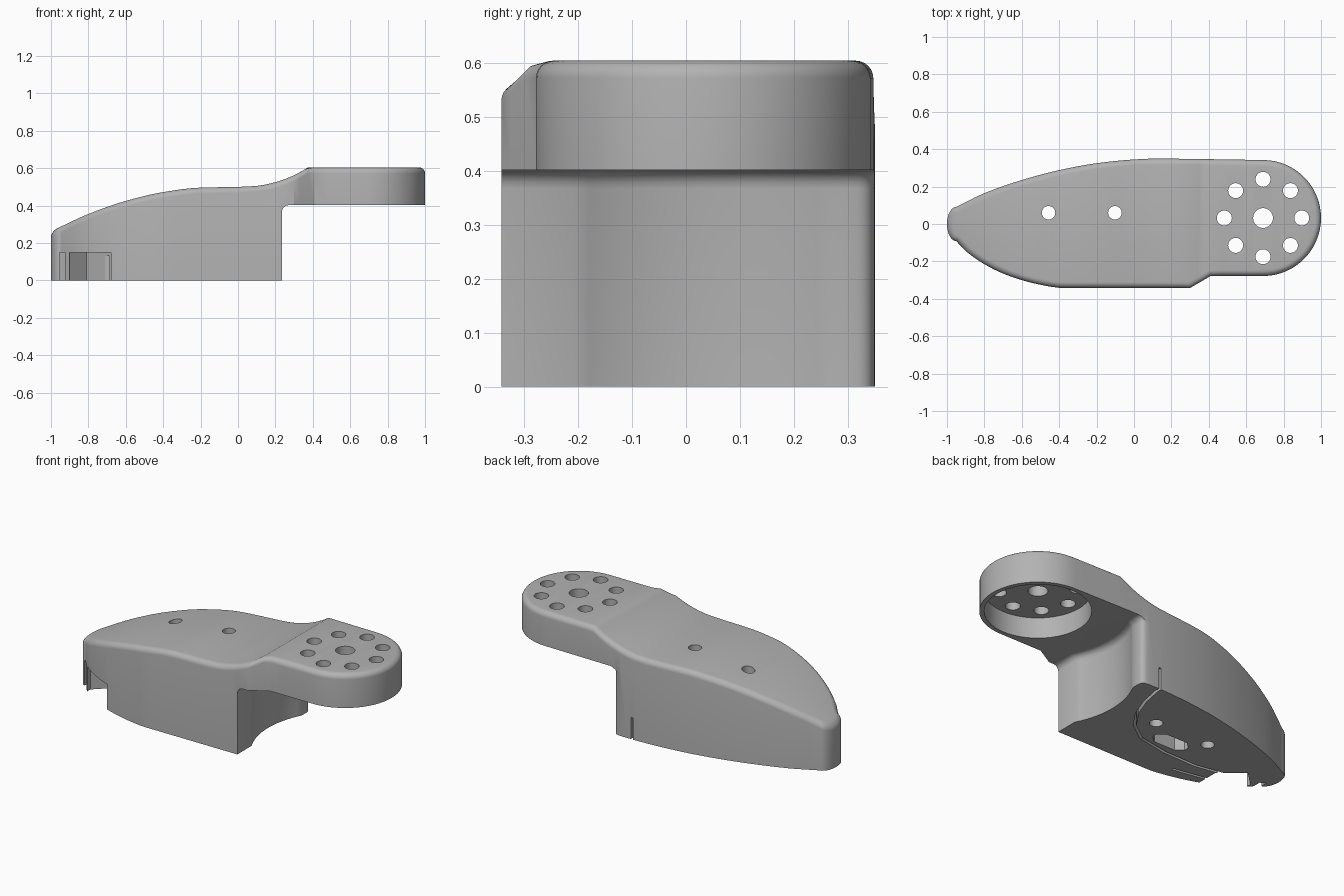
import bpy, bmesh, math
from mathutils import Vector

if "Cube" in bpy.data.objects:
    bpy.data.objects.remove(bpy.data.objects["Cube"])

grey = bpy.data.materials.new("grey_plastic")
grey.diffuse_color = (0.45, 0.45, 0.45, 1)
grey.use_nodes = True
grey.node_tree.nodes["Principled BSDF"].inputs["Base Color"].default_value = grey.diffuse_color


def curve(pts):
    """Smooth interpolation through points, without overshoot."""
    h = [b[0] - a[0] for a, b in zip(pts, pts[1:])]
    d = [(b[1] - a[1]) / k for a, b, k in zip(pts, pts[1:], h)]
    m = [d[0]] + [2 * a * b / (a + b) if a * b > 0 else 0 for a, b in zip(d, d[1:])] + [d[-1]]

    def f(x):
        x = min(max(x, pts[0][0]), pts[-1][0])
        i = max(j for j in range(len(h)) if x >= pts[j][0])
        t = (x - pts[i][0]) / h[i]
        return ((2*t**3 - 3*t*t + 1) * pts[i][1] + (t**3 - 2*t*t + t) * h[i] * m[i]
                + (3*t*t - 2*t**3) * pts[i+1][1] + (t**3 - t*t) * h[i] * m[i+1])
    return f


def new_object(name, bm):
    bmesh.ops.recalc_face_normals(bm, faces=bm.faces)
    me = bpy.data.meshes.new(name)
    bm.to_mesh(me)
    bm.free()
    ob = bpy.data.objects.new(name, me)
    bpy.context.collection.objects.link(ob)
    me.materials.append(grey)
    return ob


def prism(name, pts, z0, z1, round_top=0):
    """Extruded plan polygon, optionally with a rounded upper rim."""
    bm = bmesh.new()
    base = bm.faces.new([bm.verts.new((x, y, z0)) for x, y in pts])
    ext = bmesh.ops.extrude_face_region(bm, geom=[base])
    top = [v for v in ext["geom"] if isinstance(v, bmesh.types.BMVert)]
    bmesh.ops.translate(bm, verts=top, vec=(0, 0, z1 - z0))
    if round_top:
        edges = [e for e in bm.edges if all(v.co.z > z1 - 1e-5 for v in e.verts)]
        bmesh.ops.bevel(bm, geom=edges, offset=round_top, segments=5,
                        affect='EDGES', profile=0.5)
    return new_object(name, bm)


def circle(cx, cy, r, n=32):
    return [(cx + r * math.cos(2 * math.pi * i / n), cy + r * math.sin(2 * math.pi * i / n))
            for i in range(n)]


# Plan outline and top profile
CX, CY, R = 0.69, 0.032, 0.31
back_curve = curve([(-.95, .092), (-.8, .165), (-.6, .235), (-.4, .288), (-.2, .325),
                    (0, .345), (.12, .35), (.3, .348), (.69, CY + R)])
front_curve = curve([(-.95, -.092), (-.9, -.145), (-.8, -.215), (-.7, -.265), (-.6, -.30),
                     (-.5, -.325), (-.38, -.342), (.3, -.342)])
top_curve = curve([(-1, .262), (-.8, .355), (-.6, .425), (-.4, .472), (-.2, .496), (0, .5),
                   (.1, .505), (.2, .525), (.3, .562), (.375, .604)])


def disc_half(x):
    return math.sqrt(max(R * R - (x - CX) ** 2, 0))


def tip_half(x):
    return .092 * math.sqrt(max(1 - ((x + .95) / .05) ** 2, 0)) if x > -1 else 0


def back(x):
    return tip_half(x) if x < -.95 else CY + disc_half(x) if x > CX else back_curve(x)


def front(x):
    if x < -.95:
        return -tip_half(x)
    if x > CX:
        return CY - disc_half(x)
    if x > .3:
        return -.342 + .064 * min((x - .3) / .11, 1)
    return front_curve(x)


# Main arm: a vertical wall with a rounded rim, capped by strips
xs = [-.95 - .05 * math.cos(math.radians(a)) for a in range(0, 90, 15)]
xs += [-.95 + .05 * i for i in range(25)]
xs += [.3, .33, .355, .375, .41, .48, .55, .62]
xs += [CX + R * math.sin(math.radians(a)) for a in range(0, 91, 6)]
n = len(xs)
loop = [Vector((x, front(x))) for x in xs] + [Vector((x, back(x))) for x in reversed(xs[1:-1])]
count = len(loop)
normals = []
for i in range(count):
    a = (loop[i] - loop[i - 1]).normalized()
    b = (loop[(i + 1) % count] - loop[i]).normalized()
    t = (a + b).normalized()
    normals.append(Vector((-t.y, t.x)))
bm = bmesh.new()
RIM = 0.032
rings = [[bm.verts.new((p.x, p.y, 0)) for p in loop]]
for k in range(7):
    a = math.pi / 2 * k / 6
    ring = []
    for p, nv in zip(loop, normals):
        q = p + nv * RIM * (1 - math.cos(a))
        ring.append(bm.verts.new((q.x, q.y, top_curve(q.x) - RIM * (1 - math.sin(a)))))
    rings.append(ring)
for lo, hi in zip(rings, rings[1:]):
    for i in range(count):
        j = (i + 1) % count
        bm.faces.new((lo[i], lo[j], hi[j], hi[i]))
bm.faces.new(rings[0])
for i in range(n - 1):
    quad = [rings[-1][i], rings[-1][i + 1], rings[-1][(count - i - 1) % count],
            rings[-1][(count - i) % count]]
    bm.faces.new(list(dict.fromkeys(quad)))
arm = new_object("arm_body", bm)

cutters = []
# Space below the round head, with a concave wall and filleted top
half = math.asin(.455 / .514)
span = math.pi / 2 - half
arc = [(CX - .514 * math.cos(span * (1 - i / 8)), CY - .514 * math.sin(span * (1 - i / 8)))
       for i in range(17)]
corner = [(.205 + .03 * math.cos(math.radians(a)), .318 + .03 * math.sin(math.radians(a)))
          for a in (0, 22, 45, 68, 90)]
cutters.append(prism("head_clearance", [(1.3, -.6), (.235, -.6)] + arc + corner
                     + [(.17, .352), (.17, .6), (1.3, .6)], -.2, .402, .035))
# Round recess under the head, and its ring of holes
cutters.append(prism("head_recess", circle(CX, CY, .284, 64), .3, .525))
cutters.append(prism("centre_hole", circle(CX, CY, .053), .3, .8))
for i in range(8):
    a = math.pi / 4 * i
    cutters.append(prism("ring_hole", circle(CX + .207 * math.cos(a), CY + .207 * math.sin(a), .04),
                         .3, .8))
# Two long bolt holes and the underside pocket
for x in (-.457, -.102):
    cutters.append(prism("bolt_hole", circle(x, .06, .036), -.2, .8))
cutters.append(prism("pocket", [(-.40, -.06), (-.36, -.095), (-.22, -.095), (-.18, -.06),
                                (-.18, -.03), (-.22, .005), (-.36, .005), (-.40, -.03)], -.1, .15))


def slit(name, path, width, height):
    """Thin groove of even width along a plan path."""
    left, right = [], []
    for i, p in enumerate(path):
        a, b = Vector(path[max(i - 1, 0)]), Vector(path[min(i + 1, len(path) - 1)])
        t = (b - a).normalized() * width / 2
        left.append((p[0] - t.y, p[1] + t.x))
        right.append((p[0] + t.y, p[1] - t.x))
    cutters.append(prism(name, left + right[::-1], -.1, height))


# Underside grooves
slit("curved_groove", [(.114, .45), (.114, .32), (.09, .2), (.045, .08), (-.03, -.03),
                       (-.14, -.11), (-.33, -.145), (-.55, -.15), (-.72, -.12)], .016, .13)
slit("short_groove", [(-.48, -.255), (-.70, -.215)], .014, .13)
# Side notch near the tip, with a thin post left standing
cutters.append(prism("side_notch", [(-.68, -.5), (-.68, -.14), (-.81, -.03), (-.9, -.115),
                                    (-.9, -.5)], -.1, .15))
cutters.append(prism("tip_notch", [(-.925, -.5), (-.925, -.07), (-.955, -.05), (-.955, -.5)],
                     -.1, .15))

# Cut everything out
bpy.context.view_layer.objects.active = arm
arm.select_set(True)
for c in cutters:
    c.hide_render = True
    mod = arm.modifiers.new(c.name, 'BOOLEAN')
    mod.operation = 'DIFFERENCE'
    mod.solver = 'EXACT'
    mod.object = c
    bpy.ops.object.modifier_apply(modifier=mod.name)
for c in cutters:
    bpy.data.objects.remove(c)
bpy.ops.object.shade_smooth_by_angle(angle=math.radians(30))
